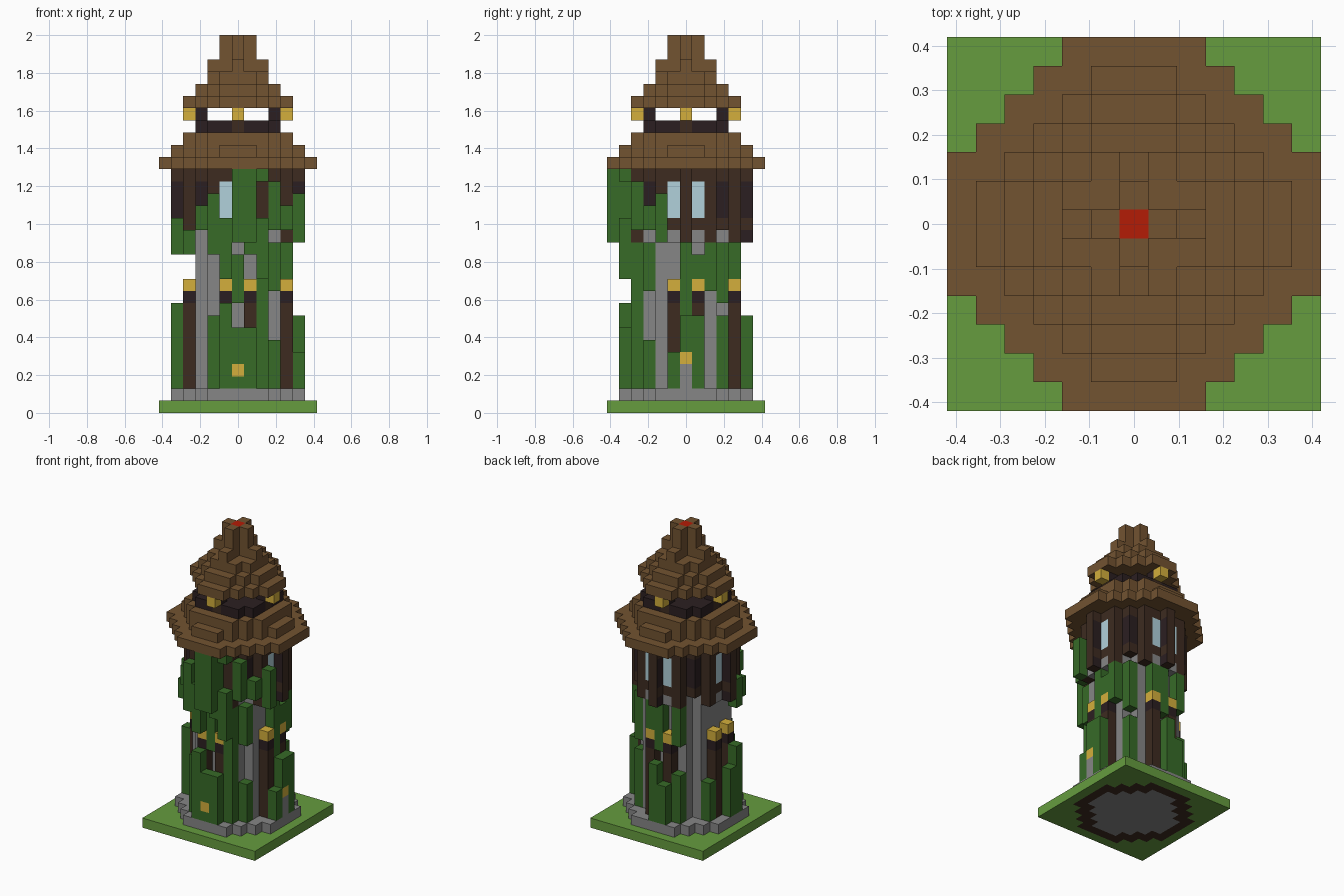
import bpy, bmesh
from mathutils import Vector

old = bpy.data.objects.get("Cube")
if old:
    bpy.data.objects.remove(old)

UNIT = 2 / 31  # edge of one block
cells = {}     # block position -> (part, colour)

COLOURS = {
    "grass": (102, 156, 63), "vine": (55, 107, 39), "stone": (134, 134, 134),
    "timber": (61, 43, 32), "dark_timber": (43, 31, 33), "thatch": (114, 83, 49),
    "lamp_gold": (212, 175, 60), "glass": (177, 209, 219), "ember_red": (180, 28, 6),
}


def linear(c):
    c /= 255
    return c / 12.92 if c < 0.04045 else ((c + 0.055) / 1.055) ** 2.4


def make_material(name, rgb):
    mat = bpy.data.materials.new(name)
    mat.use_nodes = True
    value = [linear(c) for c in rgb] + [1]
    mat.diffuse_color = value
    mat.node_tree.nodes["Principled BSDF"].inputs["Base Color"].default_value = value
    return mat


materials = {name: make_material(name, rgb) for name, rgb in COLOURS.items()}


def column(part, colour, x, y, low, high):
    """Stack blocks from layer low to layer high."""
    for z in range(low, high + 1):
        cells[x, y, z] = (part, colour)


def disc(part, colour, half, cut, low, high=None):
    """Square slab whose corners are cut off diagonally in steps."""
    for x in range(-half, half + 1):
        for y in range(-half, half + 1):
            if abs(x) + abs(y) <= cut:
                column(part, colour, x, y, low, high or low)


def around(part, colour, out, side, low, high):
    """Repeat a column on all four sides, mirrored."""
    for s in {side, -side}:
        for d in (out, -out):
            column(part, colour, d, s, low, high)
            column(part, colour, s, d, low, high)


# Ground and foundation
disc("ground", "grass", 6, 12, 0)
disc("foundation", "timber", 5, 7, 0)
disc("foundation", "stone", 4, 5, 0)
disc("foundation", "stone", 5, 7, 1)

# Tower shaft with posts and lamps
disc("tower_shaft", "stone", 3, 5, 2, 13)
around("shaft_posts", "timber", 4, 1, 2, 8)
around("shaft_posts", "dark_timber", 4, 1, 9, 9)
around("shaft_lamps", "lamp_gold", 4, 1, 10, 10)

# Overhanging room: windows set back between posts
disc("room_floor", "stone", 4, 5, 14)
disc("room_walls", "timber", 4, 6, 15, 19)
around("room_walls", "dark_timber", 3, 3, 16, 18)
around("room_windows", "glass", 4, 1, 16, 18)
around("room_corners", "timber", 4, 2, 14, 19)
around("room_posts", "timber", 5, 0, 14, 19)

# Lower roof
disc("lower_roof", "thatch", 6, 8, 20)
disc("lower_roof", "thatch", 5, 6, 21)
disc("lower_roof", "thatch", 4, 6, 22)

# Open lantern gallery
disc("gallery_floor", "dark_timber", 3, 5, 23)
around("gallery_posts", "timber", 3, 0, 23, 23)
around("gallery_posts", "dark_timber", 3, 0, 24, 24)
around("gallery_lamps", "lamp_gold", 4, 0, 24, 24)

# Upper roof and chimney
disc("upper_roof", "thatch", 4, 5, 25)
disc("upper_roof", "thatch", 3, 4, 26)
disc("upper_roof", "thatch", 2, 3, 27)
around("upper_roof", "thatch", 2, 0, 28, 28)
disc("chimney", "thatch", 1, 1, 28, 30)
column("chimney", "ember_red", 0, 0, 30, 30)

# Vines: (sideways, outward, lowest layer, highest layer) for each side
front = [
    (-2, 4, 2, 7), (-1, 5, 2, 8), (0, 5, 2, 6), (1, 5, 2, 6), (2, 4, 2, 7), (3, 3, 2, 5),
    (0, 4, 9, 12), (2, 4, 8, 13), (-4, 3, 13, 14),
    (-3, 4, 15, 16), (-2, 5, 13, 17), (-1, 5, 11, 15), (0, 6, 14, 19), (1, 6, 14, 19),
    (1, 5, 13, 19), (2, 5, 11, 15), (2, 5, 19, 19), (3, 4, 15, 18), (4, 3, 15, 16),
]
right = [
    (-1, 5, 2, 4), (0, 5, 5, 7), (1, 5, 2, 7), (3, 3, 2, 7),
    (-3, 3, 10, 13), (0, 4, 8, 13), (1, 4, 11, 12), (2, 4, 10, 13), (3, 3, 9, 13),
    (-2, 5, 14, 17),
]
back = [
    (-2, 4, 2, 6), (-1, 5, 2, 5), (0, 5, 2, 7), (3, 3, 2, 7),
    (-2, 4, 10, 13), (0, 4, 9, 13), (1, 4, 11, 13),
]
left = [
    (-1, 5, 2, 8), (0, 5, 2, 6), (2, 4, 2, 5), (-1, 5, 13, 15),
]
for s, out, low, high in front:
    column("front_vines", "vine", s, -out, low, high)
for s, out, low, high in right:
    column("right_vines", "vine", out, s, low, high)
for s, out, low, high in back:
    column("back_vines", "vine", s, out, low, high)
for s, out, low, high in left:
    column("left_vines", "vine", -out, s, low, high)

# Golden blooms low on the vines
column("blooms", "lamp_gold", 0, -5, 3, 3)
column("blooms", "lamp_gold", 5, 0, 4, 4)
column("bloom_plinth", "stone", 5, 0, 2, 3)


def face_colour(part, colour, pos, normal):
    """Room posts have darker flanks than fronts, except on their bands."""
    flank = normal.z == 0 and Vector(pos).xy.dot(normal.xy) == 0
    if part == "room_posts" and flank and pos[2] not in (15, 19):
        return "dark_timber"
    return colour


def build(part):
    """Make one object from the exposed faces of a part's blocks."""
    mine = {p: c for p, (n, c) in cells.items() if n == part}
    bm = bmesh.new()
    corners = {}
    used = []

    def corner(p):
        key = tuple(round(v * 2) for v in p)
        if key not in corners:
            corners[key] = bm.verts.new(Vector(p) * UNIT)
        return corners[key]

    for pos, colour in mine.items():
        centre = Vector(pos) + Vector((0, 0, 0.5))
        for axis in range(3):
            for sign in (1, -1):
                n = Vector((0, 0, 0))
                n[axis] = sign
                if tuple(int(v) for v in Vector(pos) + n) in cells:
                    continue
                u = Vector((n.y, n.z, n.x))
                v = n.cross(u)
                ring = (-u - v, u - v, u + v, v - u)
                face = bm.faces.new([corner(centre + (n + r) / 2) for r in ring])
                paint = face_colour(part, colour, pos, n)
                if paint not in used:
                    used.append(paint)
                face.material_index = used.index(paint)
    mesh = bpy.data.meshes.new(part)
    bm.to_mesh(mesh)
    bm.free()
    for colour in used:
        mesh.materials.append(materials[colour])
    bpy.context.collection.objects.link(bpy.data.objects.new(part, mesh))


for part in sorted({name for name, _ in cells.values()}):
    build(part)
